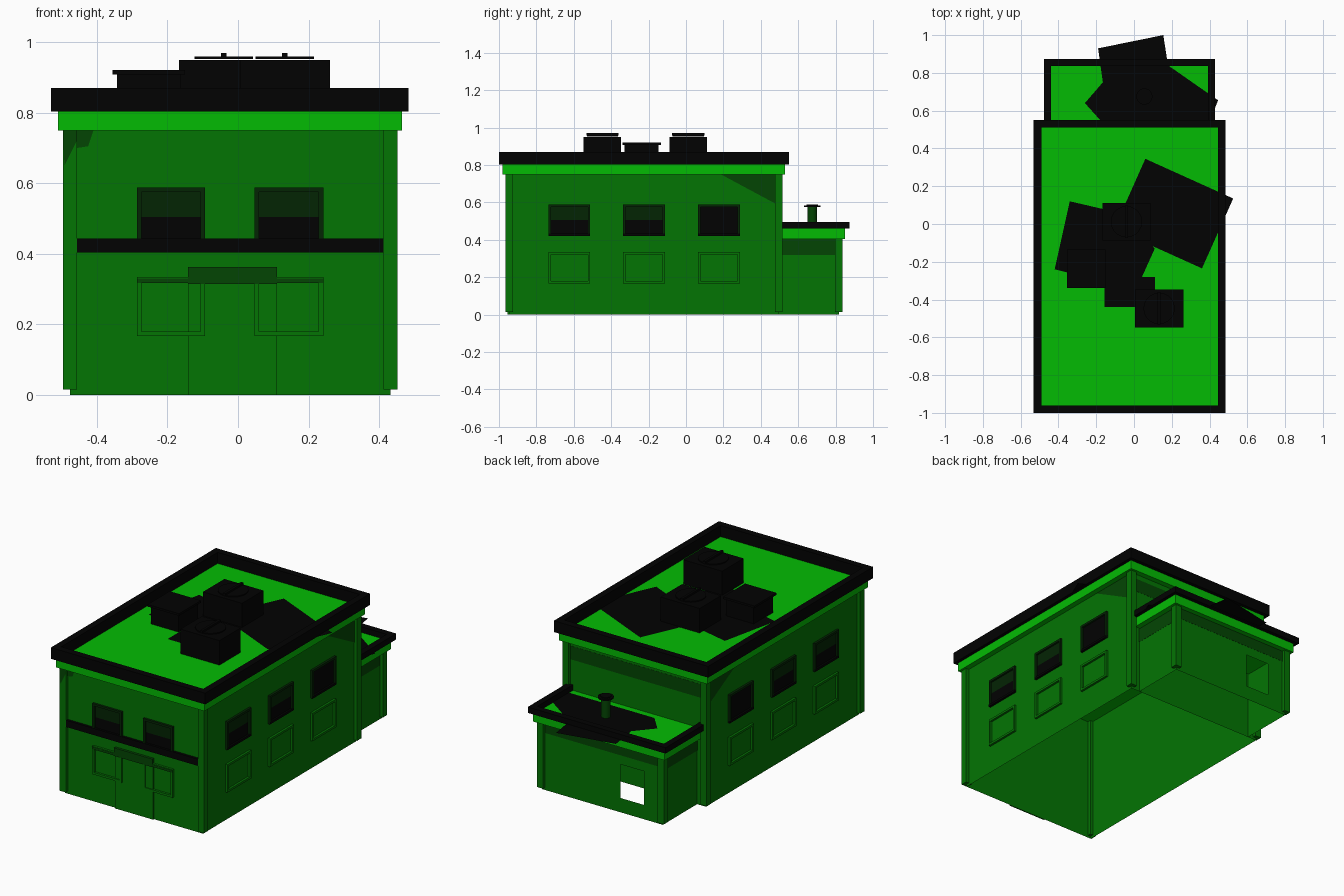
import bpy, bmesh, math

if "Cube" in bpy.data.objects:
    bpy.data.objects.remove(bpy.data.objects["Cube"])


def material(name, rgb):
    m = bpy.data.materials.new(name)
    m.diffuse_color = (*rgb, 1)
    m.use_nodes = True
    m.node_tree.nodes["Principled BSDF"].inputs["Base Color"].default_value = m.diffuse_color
    return m


BRIGHT = material("bright_green", (0.001, 0.50, 0.001))
WALL = material("wall_green", (0.001, 0.178, 0.001))
SHADE = material("shaded_green", (0.001, 0.06, 0.001))
GLASS = material("glass_green", (0.001, 0.018, 0.001))
BLACK = material("black", (0.0006, 0.0006, 0.0006))


def finish(name, bm, *mats, recalc=True):
    if recalc:
        bmesh.ops.recalc_face_normals(bm, faces=bm.faces)
    me = bpy.data.meshes.new(name)
    bm.to_mesh(me)
    bm.free()
    for m in mats:
        me.materials.append(m)
    ob = bpy.data.objects.new(name, me)
    bpy.context.collection.objects.link(ob)
    return ob


def add_box(bm, x, y, z):
    """Box from (min, max) ranges; returns its faces."""
    verts = bmesh.ops.create_cube(bm, size=1)["verts"]
    for v in verts:
        v.co = [sum(r) / 2 + c * abs(r[1] - r[0]) for r, c in zip((x, y, z), v.co)]
    return list({f for v in verts for f in v.link_faces})


def boxes(name, mat, *ranges):
    bm = bmesh.new()
    for r in ranges:
        add_box(bm, *r)
    return finish(name, bm, mat)


def shell(name, x, y, z, open_back=False):
    """Hollow walls, open underneath."""
    bm = bmesh.new()
    faces = add_box(bm, x, y, z)
    bm.normal_update()
    gone = [f for f in faces if f.normal.z < -0.5 or (open_back and f.normal.y > 0.5)]
    bmesh.ops.delete(bm, geom=gone, context="FACES")
    return finish(name, bm, WALL)


def parapet(name, x, y, z, rim, front=True):
    """Raised black roof edge around a sunken roof."""
    bars = [((x[0], x[0] + rim), y, z), ((x[1] - rim, x[1]), y, z),
            ((x[0] + rim, x[1] - rim), (y[1] - rim, y[1]), z)]
    if front:
        bars.append(((x[0] + rim, x[1] - rim), (y[0], y[0] + rim), z))
    return boxes(name, BLACK, *bars)


def sheet(name, mat, points):
    """Single flat polygon."""
    bm = bmesh.new()
    bm.faces.new([bm.verts.new(p) for p in points])
    return finish(name, bm, mat, recalc=False)


def roof_sheet(name, points, z):
    """Flat polygon on a roof, listed clockwise from above."""
    return sheet(name, BLACK, [(px, py, z) for px, py in reversed(points)])


def cylinders(name, mat, cx, cy, *rings):
    """Stack of upright cylinders given as (radius, bottom, top)."""
    bm = bmesh.new()
    for r, z0, z1 in rings:
        vs = bmesh.ops.create_cone(bm, cap_ends=True, segments=20, radius1=r, radius2=r, depth=z1 - z0)["verts"]
        bmesh.ops.translate(bm, verts=vs, vec=(cx, cy, (z0 + z1) / 2))
    return finish(name, bm, mat)


# Main block and annex geometry
XL, XR, YF, YB = -0.477, 0.432, -0.946, 0.495
AL, AR, AB = -0.42, 0.375, 0.817
ROOF, ANNEX_ROOF = 0.804, 0.461

shell("main_walls", (XL, XR), (YF, YB), (0, 0.78))
shell("annex_walls", (AL, AR), (YB, AB), (0, 0.43), open_back=True)

# Annex back wall around an open window
bm = bmesh.new()
hx, hz = (-0.295, -0.14), (0.085, 0.285)
for x0, x1, z0, z1 in ((AL, hx[0], 0, 0.43), (hx[1], AR, 0, 0.43),
                       (*hx, 0, hz[0]), (*hx, hz[1], 0.43)):
    bm.faces.new([bm.verts.new(p) for p in ((x1, AB, z0), (x0, AB, z0), (x0, AB, z1), (x1, AB, z1))])
finish("annex_back_wall", bm, WALL, recalc=False)

# Corner pillars
P = 0.02
boxes("main_pillars", WALL, *[((x - P, x + P), (y - P, y + P), (0.015, 0.76))
                              for x in (XL, XR) for y in (YF, YB)])
boxes("annex_pillars", WALL, *[((x - P, x + P), (AB - P, AB + P), (0.015, 0.42)) for x in (AL, AR)])

# Cornices, whose tops are the roofs, and the raised edges
boxes("main_cornice_roof", BRIGHT, ((-0.51, 0.465), (-0.98, 0.528), (0.75, ROOF)))
boxes("annex_cornice_roof", BRIGHT, ((-0.455, 0.41), (0.50, 0.85), (0.405, ANNEX_ROOF)))
parapet("main_parapet", (-0.531, 0.484), (-1.0, 0.55), (0.803, 0.87), 0.04)
parapet("annex_parapet", (-0.477, 0.43), (0.50, 0.873), (0.46, 0.495), 0.037, front=False)


def on_wall(side, u, d, z):
    """Box ranges for a span u, outward depth d and height z on a wall."""
    if side == "front":
        return u, (YF - d[1], YF - d[0]), z
    if side == "right":
        return (XR + d[0], XR + d[1]), u, z
    return (XL - d[1], XL - d[0]), u, z


def window(side, u, z, upper, dark):
    """Frame of four bars; upper glass is black up to the height dark."""
    name = f"{side}_{'upper' if upper else 'lower'}_window"
    t, d = 0.013, (0.001, 0.014)
    spans = [(u, (z[0], z[0] + t)), (u, (z[1] - t, z[1])),
             ((u[0], u[0] + t), z), ((u[1] - t, u[1]), z)]
    inner, top = (u[0] + t, u[1] - t), z[1] - t
    if not upper:
        boxes(name + "_frame", WALL, *[on_wall(side, a, d, b) for a, b in spans])
        return
    boxes(name + "_frame", GLASS, *[on_wall(side, a, d, b) for a, b in spans[1:]])
    boxes(name + "_sill", BLACK, on_wall(side, *[u, (0.001, 0.0145), (z[0], z[0] + t)]))
    boxes(name + "_dark_glass", BLACK, on_wall(side, inner, (0.001, 0.003), (z[0] + t, dark)))
    if dark < top:
        boxes(name + "_glass", GLASS, on_wall(side, inner, (0.001, 0.003), (dark, top)))


# Windows on the front and both sides
layout = {"front": [(-0.287, -0.093), (0.047, 0.242)],
          "right": [(-0.736, -0.512), (-0.336, -0.112), (0.064, 0.288)]}
layout["left"] = layout["right"]
for side, spans in layout.items():
    for i, u in enumerate(spans):
        window(side, u, (0.42, 0.588), True, 0.575 if i == 2 else 0.505)
        window(side, u, (0.167, 0.334), False, 0)

# Front band, door and canopy
boxes("front_band", BLACK, on_wall("front", (-0.458, 0.412), (0.001, 0.016), (0.403, 0.443)))
boxes("door", WALL, on_wall("front", (-0.142, 0.11), (0.001, 0.008), (0, 0.32)))
boxes("door_canopy", SHADE, on_wall("front", (-0.142, 0.11), (0.001, 0.016), (0.315, 0.363)))
boxes("lintel_strips", SHADE, *[on_wall("front", u, (0.012, 0.0155), (0.317, 0.33)) for u in layout["front"]])

# Dark stains under the eaves
boxes("annex_eave_stain", SHADE,
      ((AL - 0.002, AL - 0.001), (YB, AB - P), (0.32, 0.405)), ((AR + 0.001, AR + 0.002), (YB, AB - P), (0.32, 0.405)),
      ((AL + P, AR - P), (AB + 0.001, AB + 0.002), (0.34, 0.405)))
boxes("back_eave_stain", SHADE, ((XL + P, XR - P), (YB + 0.001, YB + 0.002), (0.64, 0.72)))
wedge = ((0.19, 0.748), (0.475, 0.595), (0.475, 0.748))
sheet("right_eave_stain", SHADE, [(XR + 0.002, y, z) for y, z in wedge])
sheet("left_eave_stain", SHADE, [(XL - 0.002, y, z) for y, z in reversed(wedge)])
sheet("front_eave_stain", SHADE, [(x, YF - 0.002, z) for x, z in
                                  ((-0.457, 0.70), (-0.425, 0.705), (-0.41, 0.75), (-0.457, 0.75))])
sheet("front_pillar_stain", SHADE, [(x, YF - P - 0.001, z) for x, z in
                                    ((-0.492, 0.65), (-0.457, 0.72), (-0.457, 0.75), (-0.497, 0.75))])

# Roof units with fan covers and bars, and a low capped unit
for name, cx, cy in (("front_unit", 0.133, -0.447), ("middle_unit", -0.04, 0.012)):
    boxes(name, BLACK, ((cx - 0.128, cx + 0.128), (cy - 0.1, cy + 0.1), (ROOF - 0.003, 0.95)))
    cylinders(name + "_fan", BLACK, cx, cy, (0.083, 0.953, 0.959))
    boxes(name + "_bar", BLACK, ((cx - 0.008, cx + 0.008), (cy - 0.086, cy + 0.086), (0.958, 0.97)))
boxes("low_unit", BLACK, ((-0.343, -0.162), (-0.328, -0.146), (ROOF - 0.003, 0.91)),
      ((-0.356, -0.15), (-0.34, -0.134), (0.908, 0.921)))

# Dark patches on the roofs
roof_sheet("right_roof_patch", [(0.06, 0.345), (0.525, 0.135), (0.36, -0.235), (-0.105, -0.025)], ROOF + 0.002)
roof_sheet("left_roof_patch", [(-0.34, 0.12), (-0.08, 0.06), (-0.14, -0.31), (-0.42, -0.24)], ROOF + 0.0024)
roof_sheet("middle_roof_patch", [(0.0, 0.0), (0.11, -0.13), (0.04, -0.285), (-0.17, -0.3), (-0.165, 0.1)],
           ROOF + 0.0028)
roof_sheet("front_roof_patch", [(-0.155, -0.28), (0.11, -0.28), (0.11, -0.44), (-0.155, -0.44)], ROOF + 0.0032)
roof_sheet("annex_roof_patch", [(-0.19, 0.93), (0.155, 1.0), (0.18, 0.84), (0.445, 0.655), (0.40, 0.54),
                                (-0.17, 0.54), (-0.26, 0.64), (-0.165, 0.75)], ANNEX_ROOF + 0.002)

# Vent pipe on the annex
cylinders("vent_pipe", SHADE, 0.055, 0.675, (0.025, ANNEX_ROOF, 0.58))
cylinders("vent_cap", BLACK, 0.055, 0.675, (0.043, 0.575, 0.584), (0.03, 0.583, 0.59))
for n in ("vent_pipe", "vent_cap", "front_unit_fan", "middle_unit_fan"):
    ob = bpy.data.objects[n]
    bpy.context.view_layer.objects.active = ob
    ob.select_set(True)
bpy.ops.object.shade_smooth_by_angle(angle=math.radians(35))
